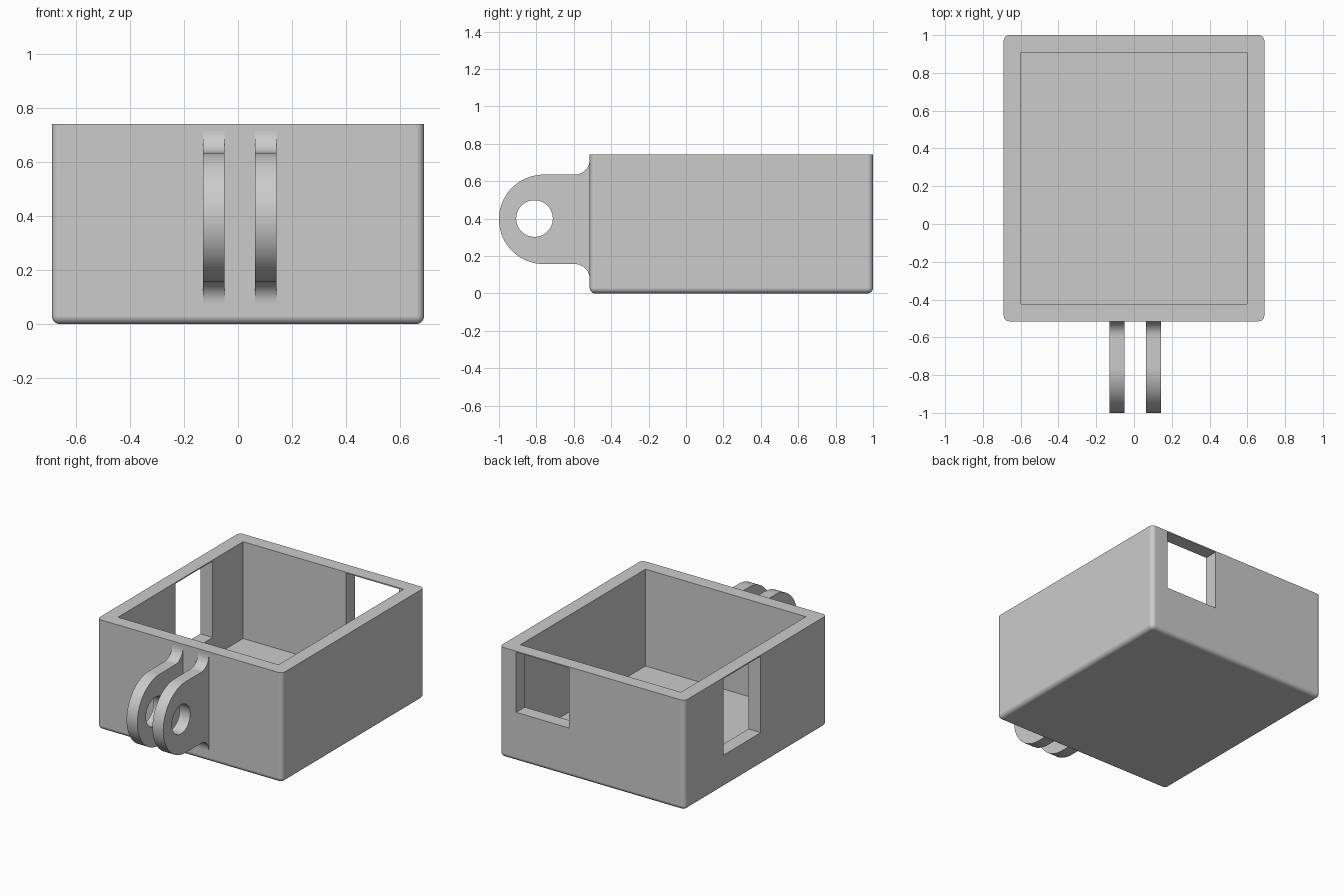
import bpy
import bmesh
from math import sin, cos, pi, radians
from mathutils import Vector

if "Cube" in bpy.data.objects:
    bpy.data.objects.remove(bpy.data.objects["Cube"], do_unlink=True)

# One plain grey for everything
grey = bpy.data.materials.new("light_grey")
grey.use_nodes = True
grey.diffuse_color = (0.6, 0.6, 0.6, 1)
grey.node_tree.nodes["Principled BSDF"].inputs["Base Color"].default_value = (0.6, 0.6, 0.6, 1)

HALF_W, FRONT, BACK, TOP = 0.69, -0.515, 1.0, 0.742
WALL = 0.092


def activate(obj):
    bpy.ops.object.select_all(action='DESELECT')
    obj.select_set(True)
    bpy.context.view_layer.objects.active = obj


def box(name, low, high, round_radius=0):
    """Box between two corners; optionally rounds every edge except the top ones."""
    low, high = Vector(low), Vector(high)
    bm = bmesh.new()
    bmesh.ops.create_cube(bm, size=1)
    for v in bm.verts:
        v.co = (low + high) / 2 + v.co * (high - low)
    if round_radius:
        edges = [e for e in bm.edges if min(v.co.z for v in e.verts) < high.z - 0.01]
        bmesh.ops.bevel(bm, geom=edges, offset=round_radius, segments=6,
                        profile=0.5, affect='EDGES')
    mesh = bpy.data.meshes.new(name)
    bm.to_mesh(mesh)
    bm.free()
    obj = bpy.data.objects.new(name, mesh)
    bpy.context.collection.objects.link(obj)
    mesh.materials.append(grey)
    return obj


def cut(obj, cutter):
    activate(obj)
    mod = obj.modifiers.new("cut", 'BOOLEAN')
    mod.operation, mod.solver, mod.object = 'DIFFERENCE', 'EXACT', cutter
    bpy.ops.object.modifier_apply(modifier=mod.name)
    bpy.data.objects.remove(cutter, do_unlink=True)


def soften(obj):
    activate(obj)
    bpy.ops.object.shade_smooth_by_angle(angle=radians(35))
    mod = obj.modifiers.new("even_shading", 'WEIGHTED_NORMAL')
    mod.keep_sharp = True


# Open tray with rounded lower and upright edges
tray = box("tray", (-HALF_W, FRONT, 0), (HALF_W, BACK, TOP), 0.03)
cut(tray, box("cavity", (-HALF_W + WALL, FRONT + WALL, 0.09),
              (HALF_W - WALL, BACK - WALL, TOP + 0.2)))

# Openings in the back wall and one side wall, just below the rim
LINTEL = TOP - 0.008
cut(tray, box("back_opening", (0.17, BACK - 0.2, 0.33), (0.565, BACK + 0.1, LINTEL)))
cut(tray, box("side_opening", (-HALF_W - 0.1, 0.19, 0.22), (-HALF_W + 0.2, 0.585, LINTEL)))
soften(tray)


def arc(cy, cz, r, start, end, steps):
    angles = [radians(start + (end - start) * i / steps) for i in range(steps + 1)]
    return [(cy + r * cos(a), cz + r * sin(a)) for a in angles]


# Mounting ear outline: round nose, flat sides, flared root
MID, R, FLARE = 0.396, 0.239, 0.08
root = FRONT + 0.01
outline = (arc(-0.761, MID, R, 90, 270, 40)
           + arc(FRONT - FLARE, MID - R - FLARE, FLARE, 90, 0, 10)
           + [(root, MID - R - FLARE), (root, MID + R + FLARE)]
           + arc(FRONT - FLARE, MID + R + FLARE, FLARE, 0, -90, 10))
hole = arc(-0.81, 0.4, 0.098, 0, 360, 40)[:-1]


def ear(name, x, half_thickness):
    curve = bpy.data.curves.new(name, 'CURVE')
    curve.dimensions, curve.fill_mode = '2D', 'BOTH'
    curve.extrude = half_thickness
    for loop in (outline, hole):
        spline = curve.splines.new('POLY')
        spline.points.add(len(loop) - 1)
        for point, (y, z) in zip(spline.points, loop):
            point.co = (y, z, 0, 1)
        spline.use_cyclic_u = True
    curve.materials.append(grey)
    obj = bpy.data.objects.new(name, curve)
    bpy.context.collection.objects.link(obj)
    obj.location.x = x
    obj.rotation_euler = (pi / 2, 0, pi / 2)
    activate(obj)
    bpy.ops.object.convert(target='MESH')
    obj = bpy.context.object
    bm = bmesh.new()
    bm.from_mesh(obj.data)
    bmesh.ops.remove_doubles(bm, verts=bm.verts, dist=0.0005)
    bmesh.ops.recalc_face_normals(bm, faces=bm.faces)
    bm.to_mesh(obj.data)
    bm.free()
    soften(obj)


ear("right_ear", -0.09, 0.04)
ear("left_ear", 0.103, 0.04)
